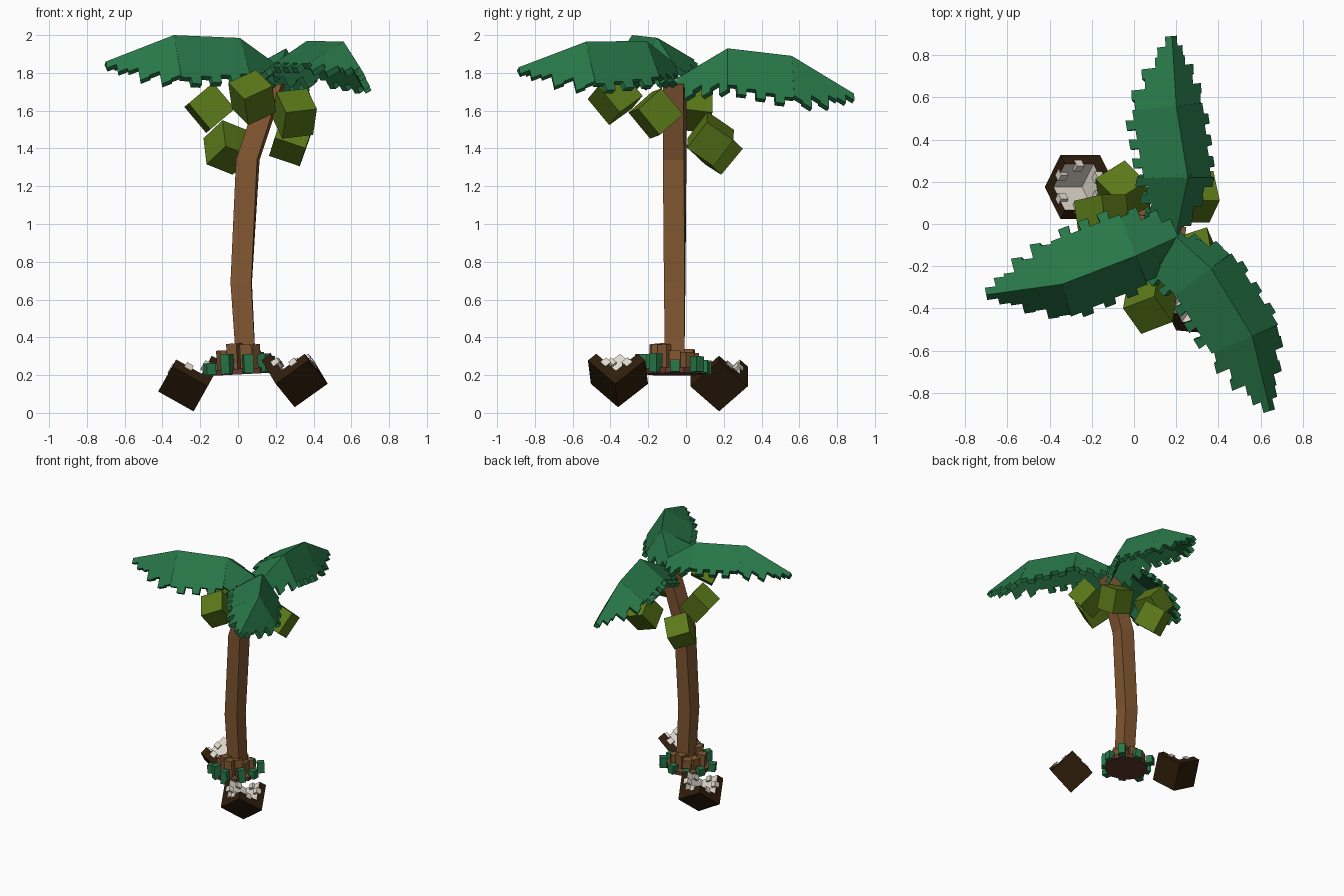
import bpy, bmesh, math, random
from itertools import product
from mathutils import Vector, Matrix

if "Cube" in bpy.data.objects:
    bpy.data.objects.remove(bpy.data.objects["Cube"])

random.seed(4)


def material(name, r, g, b):
    m = bpy.data.materials.new(name)
    m.diffuse_color = [((c / 255 + 0.055) / 1.055) ** 2.4 for c in (r, g, b)] + [1]
    m.use_nodes = True
    m.node_tree.nodes["Principled BSDF"].inputs["Base Color"].default_value = m.diffuse_color
    return m


LEAF = material("leaf green", 40, 119, 72)
OLIVE = material("unripe green", 91, 121, 25)
BARK = material("bark brown", 130, 87, 50)
SHELL = material("dark shell", 47, 29, 11)
FLESH = material("white flesh", 224, 216, 205)
SOIL = material("soil brown", 98, 56, 42)


def finish(name, bm, *mats):
    bmesh.ops.recalc_face_normals(bm, faces=bm.faces)
    me = bpy.data.meshes.new(name)
    bm.to_mesh(me)
    bm.free()
    for m in mats:
        me.materials.append(m)
    ob = bpy.data.objects.new(name, me)
    bpy.context.collection.objects.link(ob)
    return ob


def add_box(bm, size, matrix, index=0):
    r = bmesh.ops.create_cube(bm, size=1, matrix=matrix @ Matrix.Diagonal((*size, 1)))
    for f in {f for v in r["verts"] for f in v.link_faces}:
        f.material_index = index


# Trunk: square section swept through bent stations (x, z, half width, yaw)
bm = bmesh.new()
rings = []
for x, z, h, yaw in [(0.045, 0.21, 0.051, 0), (0.017, 0.69, 0.055, -2),
                     (0.052, 1.34, 0.056, -7), (0.185, 1.74, 0.055, -9)]:
    ring = []
    for k in range(4):
        a = math.radians(45 + 90 * k + yaw)
        ring.append(bm.verts.new((x + h * 1.414 * math.cos(a),
                                  -0.06 + h * 1.414 * math.sin(a), z)))
    rings.append(ring)
for a, b in zip(rings, rings[1:]):
    for k in range(4):
        bm.faces.new((a[k], a[(k + 1) % 4], b[(k + 1) % 4], b[k]))
bm.faces.new(rings[0])
bm.faces.new(rings[-1])
finish("trunk", bm, BARK)


# Palm leaves: a ridge with a gentle wide wing and a steep narrow wing
def wing(name, ridge, offsets):
    bm = bmesh.new()
    for s in range(len(ridge) - 1):
        r0, r1, o0, o1 = ridge[s], ridge[s + 1], offsets[s], offsets[s + 1]
        n = max(4, round((r1 - r0).length / 0.052))
        pts = [r1, r0]
        for i in range(n):
            o = o0.lerp(o1, (i + 0.5) / n)
            if i % 2:                            # fringe tooth
                o = o + o.normalized() * (0.015 if s == 2 and i > n * 0.7 else 0.045)
            pts += [r0.lerp(r1, i / n) + o, r0.lerp(r1, (i + 1) / n) + o]
        nrm = (r1 - r0).cross(o0 + o1).normalized()
        if nrm.z > 0:
            nrm.negate()
        top = [bm.verts.new(p) for p in pts]
        low = [bm.verts.new(p + nrm * 0.035) for p in pts]
        bm.faces.new(top)
        bm.faces.new(low[::-1])
        for i in range(len(pts)):
            j = (i + 1) % len(pts)
            bm.faces.new((top[i], low[i], low[j], top[j]))
    finish(name, bm, LEAF)


def leaf(name, ridge, side, base_width, steep_width):
    ridge = [Vector(p) for p in ridge]
    wide, narrow = [], []
    for i in range(4):
        d = ridge[min(i + 1, 3)] - ridge[max(i - 1, 0)]
        out = Vector((d.y, -d.x, 0)).normalized() * side
        w = (base_width, 0.21, 0.21, 0.02)[i]
        n = (0.02, steep_width, steep_width + 0.015, 0.015)[i]
        wide.append(out * w + Vector((0, 0, -0.55 * w)))
        narrow.append(-out * n + Vector((0, 0, (-0.06, -0.19, -0.225, -0.02)[i])))
    wing(name + "_wide_wing", ridge, wide)
    wing(name + "_steep_wing", ridge, narrow)


leaf("left_leaf", [(0.21, -0.06, 1.84), (0.01, -0.15, 1.985),
                   (-0.34, -0.285, 2.0), (-0.70, -0.335, 1.86)], 1, 0.08, 0.145)
leaf("back_leaf", [(0.20, -0.05, 1.77), (0.255, 0.22, 1.93),
                   (0.20, 0.56, 1.89), (0.18, 0.89, 1.69)], -1, 0.10, 0.11)
leaf("front_leaf", [(0.20, -0.06, 1.85), (0.365, -0.21, 1.97),
                    (0.56, -0.53, 1.965), (0.645, -0.885, 1.83)], 1, 0.21, 0.12)

# Hanging unripe fruit: tilted blocks (x, y, z, tilt direction, own roll)
for i, (x, y, z, az, roll) in enumerate([
        (-0.15, 0.04, 1.615, 180, 10), (0.075, -0.375, 1.67, -100, 38),
        (-0.055, 0.15, 1.405, 98, 30), (0.30, -0.16, 1.585, -80, 10),
        (0.285, 0.13, 1.45, 65, 30)]):
    bm = bmesh.new()
    m = (Matrix.Translation((x, y, z)) @ Matrix.Rotation(math.radians(az), 4, "Z")
         @ Matrix.Rotation(math.radians(40), 4, "Y") @ Matrix.Rotation(math.radians(roll), 4, "Z"))
    add_box(bm, (0.172, 0.172, 0.18), m)
    finish(f"green_fruit_{i + 1}", bm, OLIVE)


# Fallen open fruit: cube standing on a corner with a white hollow in its top corner
def open_fruit(name, tip, az, lean, size=0.215, wall=0.06):
    frame = (Matrix.Translation(tip) @ Matrix.Rotation(math.radians(az), 4, "Z")
             @ Matrix.Rotation(math.radians(lean) - math.atan(math.sqrt(2)), 4, "Y")
             @ Matrix.Rotation(math.radians(-45), 4, "Z"))
    bm = bmesh.new()
    steps = (0, wall, size)
    solid = set(product((0, 1), repeat=3)) - {(1, 1, 1)}
    for cell in solid:
        for axis, way in product(range(3), (0, 1)):
            near = list(cell)
            near[axis] += 2 * way - 1
            if tuple(near) in solid:
                continue
            b, c = (axis + 1) % 3, (axis + 2) % 3
            quad = []
            for u, v in ((0, 0), (1, 0), (1, 1), (0, 1)):
                p = [0, 0, 0]
                p[axis] = steps[cell[axis] + way]
                p[b] = steps[cell[b] + u]
                p[c] = steps[cell[c] + v]
                quad.append(bm.verts.new(p))
            bm.faces.new(quad).material_index = int(tuple(near) == (1, 1, 1))
    bmesh.ops.remove_doubles(bm, verts=bm.verts, dist=1e-5)
    bmesh.ops.dissolve_limit(bm, angle_limit=0.02, verts=bm.verts, edges=bm.edges,
                             delimit={"MATERIAL"})
    # ragged lining lumps along the rim
    for axis, turn in product(range(3), (1, 2)):
        p = [wall - 0.002] * 3
        p[axis] = size - 0.015
        p[(axis + turn) % 3] = (size + wall) / 2
        add_box(bm, (0.04, 0.04, 0.04), Matrix.Translation(p), 1)
    bm.transform(frame)
    finish(name, bm, SHELL, FLESH)


open_fruit("left_open_fruit", (-0.235, 0.175, 0.008), 0, -6)
open_fruit("right_open_fruit", (0.30, -0.36, 0.03), 175, 0)

# Base: soil disc, bark blocks round the trunk and an outer ring of grass blocks
centre = Matrix.Translation((0.035, -0.06, 0)) @ Matrix.Rotation(math.radians(-3), 4, "Y")
bm = bmesh.new()
bmesh.ops.create_cone(bm, cap_ends=True, segments=10, radius1=0.16, radius2=0.16, depth=0.03,
                      matrix=centre @ Matrix.Translation((0, 0, 0.22)))
for f in bm.faces:
    f.material_index = 1 if f.calc_center_median().z > 0.23 else 0
finish("soil_disc", bm, SOIL, BARK)


def block_ring(name, mat, count, radius, size, low, high):
    bm = bmesh.new()
    for k in range(count):
        h = random.uniform(low, high)
        r = radius + (0.015 if k % 2 else -0.012)
        m = (centre @ Matrix.Rotation(math.tau * k / count, 4, "Z")
             @ Matrix.Translation((r, 0, 0.21 + h / 2)))
        add_box(bm, (size, size, h), m)
    finish(name, bm, mat)


block_ring("root_blocks", BARK, 9, 0.085, 0.062, 0.1, 0.165)
block_ring("grass_blocks", LEAF, 9, 0.168, 0.052, 0.05, 0.11)
